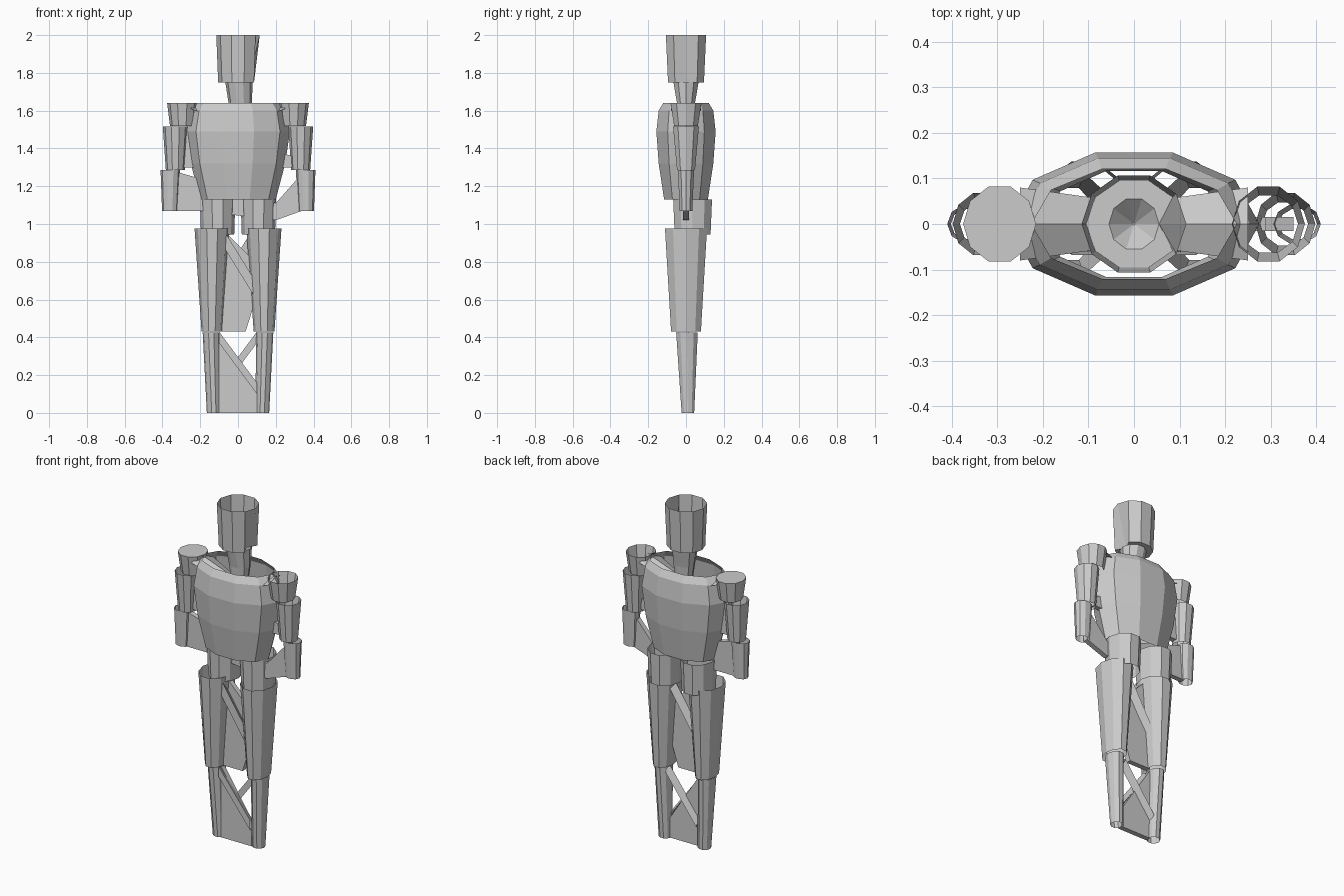
import bpy, math

if "Cube" in bpy.data.objects:
    bpy.data.objects.remove(bpy.data.objects["Cube"])

N = 10  # sides of every tube


def make(name, verts, faces):
    me = bpy.data.meshes.new(name)
    me.from_pydata(verts, [], faces)
    me.validate()
    me.update()
    ob = bpy.data.objects.new(name, me)
    bpy.context.collection.objects.link(ob)
    return ob


def tube(name, rings, cap_top=False):
    """Open faceted tube; rings run downwards as (cx, cy, z, rx, ry)."""
    verts = [(cx + rx * math.cos(math.tau * i / N),
              cy + ry * math.sin(math.tau * i / N), z)
             for cx, cy, z, rx, ry in rings for i in range(N)]
    faces = []
    for r in range(len(rings) - 1):
        for i in range(N):
            j = (i + 1) % N
            faces.append((r * N + i, (r + 1) * N + i, (r + 1) * N + j, r * N + j))
    if cap_top:
        faces.append(tuple(range(N)))
    return make(name, verts, faces)


def web(name, outline, w=0.015):
    """Thin slab in the xz plane."""
    n = len(outline)
    verts = [(x, s * w, z) for s in (-1, 1) for x, z in outline]
    faces = [tuple(range(n)), tuple(range(2 * n - 1, n - 1, -1))]
    faces += [(i, i + n, (i + 1) % n + n, (i + 1) % n) for i in range(n)]
    return make(name, verts, faces)


def strut(name, a, b, w=0.03, t=0.02):
    """Three-sided bar between two points."""
    (ax, ay, az), (bx, by, bz) = a, b
    verts = [(ax, ay - t, az + w), (ax, ay + t, az), (ax, ay - t, az - w),
             (bx, by - t, bz + w), (bx, by + t, bz), (bx, by - t, bz - w)]
    return make(name, verts, [(0, 1, 4, 3), (1, 2, 5, 4), (2, 0, 3, 5)])


# Head: open cup with a floor, one bottom corner pulled inwards
head = tube("head", [(0, 0, 2.0, .115, .112), (0, 0, 1.75, .105, .1),
                     (0, 0, 1.75, .055, .058), (0, 0, 1.70, .002, .002)])
head.data.vertices[N].co.x = 0.055

# Neck
tube("neck", [(0.005, 0, 1.75, .072, .07), (0.012, 0, 1.64, .062, .05),
              (0.012, 0, 1.56, .05, .045)])

# Torso shell, open at both ends
tube("torso", [(0, 0, 1.64, .225, .127), (0, 0, 1.60, .255, .152),
               (0, 0, 1.49, .275, .165), (0, 0, 1.32, .25, .152),
               (0, 0, 1.13, .20, .122)])

for s, side in ((-1, "left"), (1, "right")):
    # Arms
    tube(side + "_shoulder", [(s * .295, 0, 1.64, .08, .086),
                              (s * .295, 0, 1.52, .065, .066)], cap_top=(s < 0))
    tube(side + "_upper_arm", [(s * .332, 0, 1.515, .066, .072),
                               (s * .332, 0, 1.285, .05, .05)])
    tube(side + "_forearm", [(s * .358, 0, 1.285, .052, .045),
                             (s * .36, 0, 1.07, .042, .035)])
    # Collar planes running from shoulder to neck inside the torso
    make(side + "_collar",
         [(s * .25, -.08, 1.61), (s * .25, 0, 1.635), (s * .25, .08, 1.61),
          (s * .07, -.055, 1.54), (s * .07, 0, 1.57), (s * .07, .055, 1.54)],
         [(0, 3, 4, 1), (1, 4, 5, 2)])
    # Hips and legs
    tube(side + "_hip", [(s * .108, .035, 1.13, .094, .108),
                         (s * .108, .035, .945, .088, .1)])
    tube(side + "_thigh", [(s * .137, 0, .975, .093, .117),
                           (s * .138, 0, .43, .055, .083)])
    tube(side + "_shin", [(s * .142, .005, .425, .045, .06),
                          (s * .128, .01, 0, .037, .035)])

# Thin webs joining the paired limbs
web("shin_web", [(-.1, .42), (-.1, 0), (.1, 0), (.1, .11)])
web("thigh_web", [(-.08, .97), (-.1, .43), (.04, .43), (.1, .62), (.09, .8)])
web("forearm_web", [(-.34, 1.28), (-.34, 1.07), (-.2, 1.07), (.2, 1.02),
                    (.34, 1.07), (.35, 1.28), (.2, 1.11), (-.2, 1.24)])
web("upper_arm_web", [(-.29, 1.5), (-.29, 1.3), (.29, 1.3), (.29, 1.36)])

# Diagonal struts, front and back
strut("shin_strut_front", (-.1, -.02, .40), (.1, -.01, .13))
strut("shin_strut_back", (.1, .03, .40), (-.1, .03, .13))
strut("thigh_strut_front", (-.08, -.04, .93), (.1, -.03, .64), .045)
strut("thigh_strut_back", (.08, .04, .93), (-.1, .03, .64), .045)
